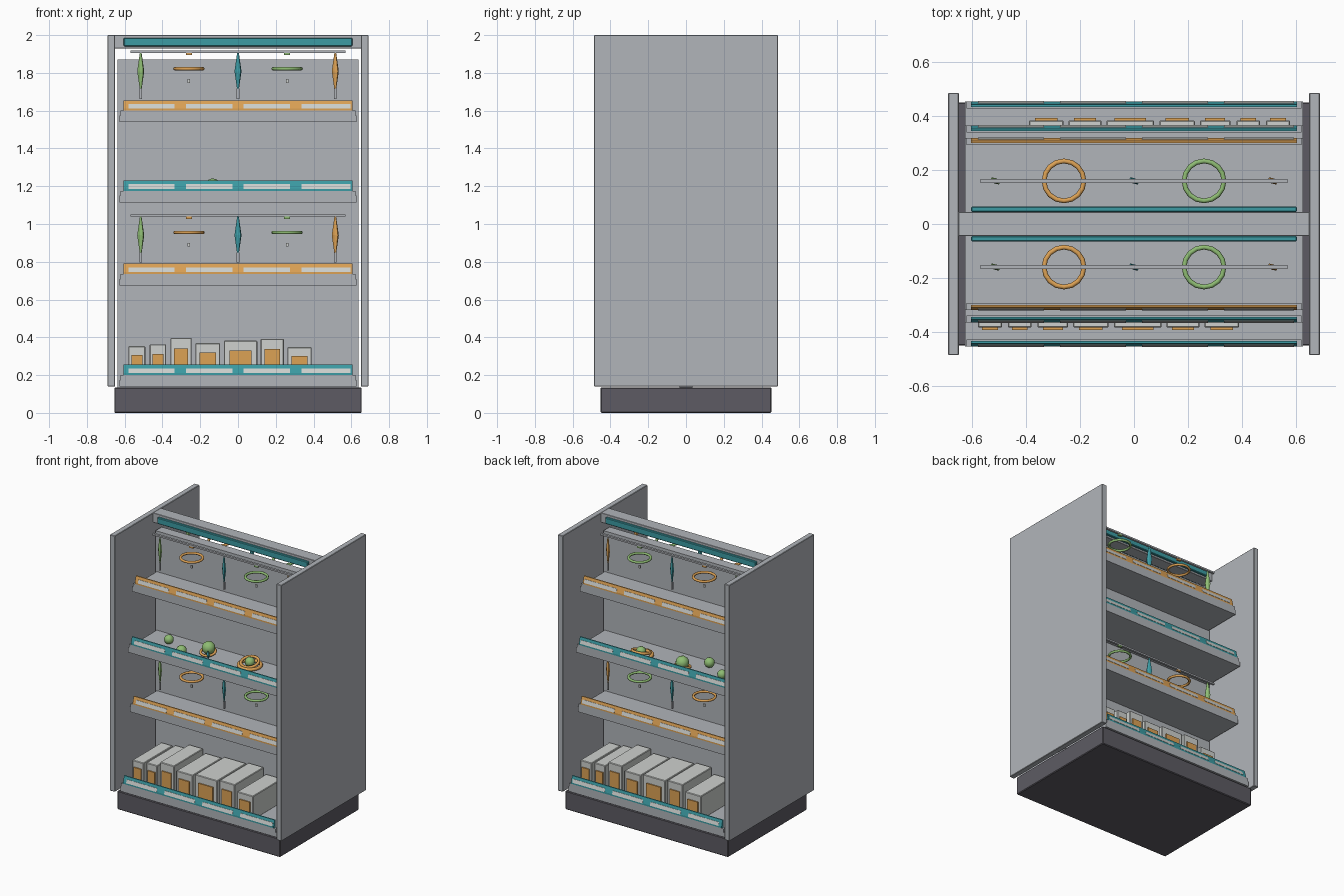
import bpy, bmesh, math
from mathutils import Matrix, Vector

if "Cube" in bpy.data.objects:
    bpy.data.objects.remove(bpy.data.objects["Cube"], do_unlink=True)


def material(name, rgb):
    m = bpy.data.materials.new(name)
    m.use_nodes = True
    col = (*rgb, 1)
    m.diffuse_color = col
    m.node_tree.nodes["Principled BSDF"].inputs["Base Color"].default_value = col
    return m


GREY = material("panel grey", (0.44, 0.46, 0.49))
DARK = material("base charcoal", (0.11, 0.105, 0.125))
PALE = material("carton pale grey", (0.62, 0.64, 0.62))
TEAL = material("teal", (0.045, 0.33, 0.37))
ORANGE = material("orange", (0.72, 0.36, 0.09))
GREEN = material("green", (0.27, 0.5, 0.17))


def finish(name, bm, mat, smooth=False):
    bmesh.ops.recalc_face_normals(bm, faces=bm.faces)
    for f in bm.faces:
        f.smooth = smooth
    me = bpy.data.meshes.new(name)
    bm.to_mesh(me)
    bm.free()
    ob = bpy.data.objects.new(name, me)
    bpy.context.collection.objects.link(ob)
    me.materials.append(mat)
    return ob


def box(name, x, y, z, mat, bevel=0):
    """Box from (min, max) ranges."""
    bm = bmesh.new()
    bmesh.ops.create_cube(bm, size=1)
    for v in bm.verts:
        v.co = Vector([(r[0] + r[1]) / 2 + c * abs(r[1] - r[0])
                       for r, c in zip((x, y, z), v.co)])
    if bevel:
        bmesh.ops.bevel(bm, geom=bm.edges[:], offset=bevel, segments=1, affect='EDGES')
    return finish(name, bm, mat)


def prism(name, x, profile, mat):
    """Extrude a (y, z) profile along x."""
    bm = bmesh.new()
    face = bm.faces.new([bm.verts.new((x[0], y, z)) for y, z in profile])
    ext = bmesh.ops.extrude_face_region(bm, geom=[face])["geom"]
    bmesh.ops.translate(bm, vec=(x[1] - x[0], 0, 0),
                        verts=[v for v in ext if isinstance(v, bmesh.types.BMVert)])
    return finish(name, bm, mat)


def ring(name, loc, radius, tube, mat, tilt=0):
    bm = bmesh.new()
    major, minor = 16, 8
    grid = []
    for i in range(major):
        a = math.tau * i / major
        row = []
        for j in range(minor):
            b = math.tau * j / minor
            r = radius + tube * math.cos(b)
            row.append(bm.verts.new((r * math.cos(a), r * math.sin(a), tube * math.sin(b))))
        grid.append(row)
    for i in range(major):
        n = (i + 1) % major
        for j in range(minor):
            k = (j + 1) % minor
            bm.faces.new((grid[i][j], grid[n][j], grid[n][k], grid[i][k]))
    bm.transform(Matrix.Translation(loc) @ Matrix.Rotation(tilt, 4, 'X'))
    return finish(name, bm, mat, True)


def ball(name, loc, r, mat):
    bm = bmesh.new()
    bmesh.ops.create_icosphere(bm, subdivisions=2, radius=r, matrix=Matrix.Translation(loc))
    return finish(name, bm, mat, True)


def spindle(name, loc, width, height, mat):
    """Two cones joined at their wide ends."""
    bm = bmesh.new()
    for flip in (1, -1):
        cone = bmesh.ops.create_cone(bm, segments=6, radius1=width / 2, radius2=width / 8,
                                     depth=height / 2, cap_ends=True)
        for v in cone["verts"]:
            v.co.z = flip * (v.co.z + height / 4)
            v.co.y *= 0.5
    bm.transform(Matrix.Translation(loc) @ Matrix.Rotation(-0.5, 4, 'Z'))
    return finish(name, bm, mat)


def span(side, near, far):
    return tuple(sorted((side * near, side * far)))


# Cabinet
box("base", (-0.655, 0.655), (-0.452, 0.452), (0, 0.135), DARK, 0.005)
for s, n in ((-1, "right"), (1, "left")):
    box(n + "_side_panel", span(s, 0.65, 0.69), (-0.487, 0.487), (0.14, 2), GREY, 0.003)
box("centre_panel", (-0.638, 0.638), (-0.035, 0.035), (0.135, 1.87), GREY)
box("top_beam", (-0.652, 0.652), (-0.045, 0.045), (1.93, 2), GREY, 0.002)

# Shelves: name, lip height, depth, rail colour
SHELVES = (("bottom", 0.2, 0.455, TEAL), ("lower", 0.735, 0.345, ORANGE),
           ("middle", 1.175, 0.365, TEAL), ("upper", 1.6, 0.32, ORANGE))
LABELS = ((-0.58, -0.335), (-0.275, -0.03), (0.03, 0.275), (0.335, 0.595))

for s, face in ((-1, "front"), (1, "back")):
    box(face + "_header_strip", (-0.605, 0.605), span(s, 0.045, 0.065), (1.94, 1.985), TEAL, 0.004)
    for name, z, d, mat in SHELVES:
        tag = face + "_" + name
        box(tag + "_shelf", (-0.628, 0.628), span(s, 0.03, d), (z - 0.06, z - 0.025), GREY)
        box(tag + "_shelf_lip", (-0.622, 0.622), span(s, d - 0.026, d), (z - 0.025, z), GREY)
        # Sloped label rail with pale labels
        slope = [(d, z), (d, z + 0.012), (d - 0.012, z + 0.055), (d - 0.02, z + 0.055), (d - 0.02, z)]
        prism(tag + "_label_rail", (-0.605, 0.605), [(s * y, h) for y, h in slope], mat)
        label = [(d + 0.002, z + 0.011), (d - 0.005, z + 0.036),
                 (d - 0.01, z + 0.036), (d - 0.006, z + 0.011)]
        for i, x in enumerate(LABELS):
            prism(f"{tag}_label_{i + 1}", x, [(s * y, h) for y, h in label], PALE)

    # Hanging rails with spindles and rings
    y = s * 0.16
    for level, z in (("lower", 1.045), ("upper", 1.912)):
        tag = face + "_" + level
        box(tag + "_hanging_rail", (-0.57, 0.57), (y - 0.008, y + 0.008), (z - 0.006, z + 0.006), GREY)
        for x, mat in ((-0.515, GREEN), (0, TEAL), (0.515, ORANGE)):
            spindle(tag + "_spindle", (x, y, z - 0.104), 0.042, 0.195, mat)
            box(tag + "_spindle_tag", (x - 0.007, x + 0.007), (y - 0.004, y + 0.004),
                (z - 0.25, z - 0.195), GREY)
        for x, mat in ((-0.26, ORANGE), (0.26, GREEN)):
            ring(tag + "_ring", (x, y, z - 0.09), 0.074, 0.009, mat)
            box(tag + "_ring_hook", (x - 0.016, x + 0.016), (y - 0.007, y + 0.007),
                (z - 0.018, z - 0.006), mat)
            box(tag + "_ring_tag", (x - 0.007, x + 0.007), (y - 0.005, y + 0.005),
                (z - 0.165, z - 0.145), PALE)

    # Balls and rings on the middle shelf
    shift = 0 if s < 0 else 0.38
    for x, by, r in ((-0.44, -0.165, 0.033), (-0.27, -0.263, 0.036),
                     (-0.135, -0.145, 0.046), (0.2, -0.15, 0.035)):
        ball(face + "_ball", (x, by + shift, 1.15 + r), r, GREEN)
    ring(face + "_shelf_ring", (0.2, -0.15 + shift, 1.163), 0.075, 0.012, ORANGE)
    ring(face + "_tilted_ring", (0.2, -0.15 + shift, 1.185), 0.06, 0.01, ORANGE, 0.25)
    ring(face + "_small_ring", (-0.135, -0.15 + shift, 1.17), 0.05, 0.009, ORANGE, 0.2)
    spindle(face + "_teal_piece", (-0.1, -0.2 + shift, 1.175), 0.04, 0.05, TEAL)

    # Cartons: left, right, top, panel top
    CARTONS = ((-0.58, -0.49, 0.353, 0.307), (-0.468, -0.38, 0.363, 0.313),
               (-0.358, -0.245, 0.397, 0.34), (-0.226, -0.095, 0.37, 0.32),
               (-0.075, 0.102, 0.383, 0.33), (0.12, 0.243, 0.392, 0.337),
               (0.262, 0.39, 0.348, 0.302))
    for i, (x0, x1, top, mid) in enumerate(CARTONS):
        tag = f"{face}_carton_{i + 1}"
        inset = 0.17 * (x1 - x0)
        box(tag, span(-s, x0, x1), span(s, 0.05, 0.385), (0.175, top), PALE, 0.004)
        box(tag + "_panel", span(-s, x0 + inset, x1 - inset), span(s, 0.385, 0.393),
            (0.185, mid), ORANGE)
